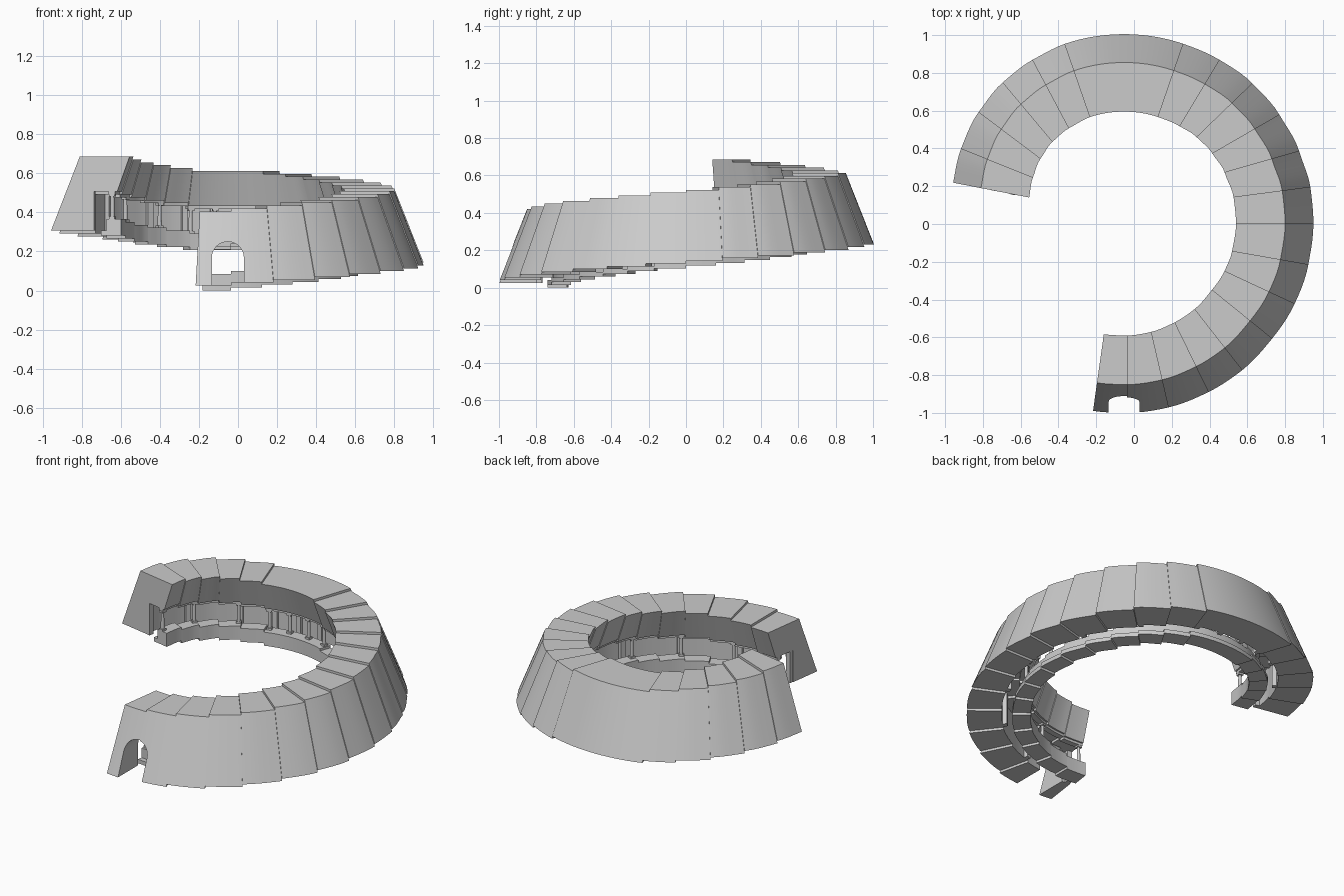
import bpy, bmesh, math
from mathutils import Vector, Matrix

if "Cube" in bpy.data.objects:
    bpy.data.objects.remove(bpy.data.objects["Cube"])

# Seams along the outer roof edge: x, y, direction of the outward normal
SEAMS = [(-.196, -.841, -98), (-.037, -.85, -90), (.148, -.825, -77), (.328, -.755, -64),
         (.48, -.656, -52), (.614, -.513, -39), (.714, -.36, -25), (.775, -.19, -10),
         (.80, 0, 0), (.785, .175, 7.5), (.73, .344, 16), (.64, .503, 30),
         (.519, .64, 44), (.376, .74, 59), (.212, .812, 71), (-.317, .812, 109),
         (-.466, .737, 118), (-.598, .635, 130), (-.702, .503, 143), (-.776, .344, 158),
         (-.81, .19, 169)]
STEP = 0.0148          # rise per segment
BASE = 0.025           # underside of the first wall segment


def station(i, t):
    """Point on the roof edge and outward normal within segment i."""
    (x0, y0, a0), (x1, y1, a1) = SEAMS[i], SEAMS[i + 1]
    a0, a1 = math.radians(a0), math.radians(a1)
    p0, p1 = Vector((x0, y0, 0)), Vector((x1, y1, 0))
    d = (p1 - p0).length
    t0 = Vector((-math.sin(a0), math.cos(a0), 0)) * d
    t1 = Vector((-math.sin(a1), math.cos(a1), 0)) * d
    p = (p0 * (2*t**3 - 3*t*t + 1) + t0 * (t**3 - 2*t*t + t)
         + p1 * (3*t*t - 2*t**3) + t1 * (t**3 - t*t))
    a = a0 + (a1 - a0) * t
    return p, Vector((math.cos(a), math.sin(a), 0)), a


def finish(name, bm, smooth=True):
    bmesh.ops.recalc_face_normals(bm, faces=bm.faces)
    me = bpy.data.meshes.new(name)
    bm.to_mesh(me)
    bm.free()
    ob = bpy.data.objects.new(name, me)
    bpy.context.collection.objects.link(ob)
    if smooth:
        bpy.ops.object.select_all(action='DESELECT')
        ob.select_set(True)
        bpy.context.view_layer.objects.active = ob
        bpy.ops.object.shade_smooth_by_angle(angle=math.radians(25))
    return ob


def sweep(name, i, profile):
    """Sweep an (offset, height) profile along segment i."""
    bm = bmesh.new()
    n = 15 if i == 14 else 5
    z = BASE + i * STEP
    rings = []
    for k in range(n + 1):
        p, nrm, _ = station(i, k / n)
        rings.append([bm.verts.new(p + nrm * o + Vector((0, 0, z + h))) for o, h in profile])
    m = len(profile)
    for a, b in zip(rings, rings[1:]):
        for j in range(m):
            bm.faces.new((a[j], a[(j + 1) % m], b[(j + 1) % m], b[j]))
    bm.faces.new(rings[0])
    bm.faces.new(rings[-1])
    return finish(f"{name}_{i:02d}", bm)


def box(bm, centre, size, angle):
    m = (Matrix.Translation(centre) @ Matrix.Rotation(angle, 4, 'Z')
         @ Matrix.Diagonal((*size, 1)))
    bmesh.ops.create_cube(bm, size=1, matrix=m)


WALL = [(.15, 0), (0, .38), (-.26, .38), (-.195, .2), (-.05, .2), (-.05, 0)]
KERB = [(-.11, -.025), (-.215, -.025), (-.215, .06), (-.14, .06), (-.14, 0), (-.11, 0)]
BEAM = [(-.15, .185), (-.185, .185), (-.185, .2), (-.15, .2)]

# Stepped leaning wall with its gallery roof, inner kerb and beam
walls = []
for i in range(len(SEAMS) - 1):
    walls.append(sweep("wall_segment", i, WALL))
    sweep("inner_kerb", i, KERB)
    sweep("gallery_beam", i, BEAM)


# Columns on the kerb with pilasters on the gallery wall behind
def column(name, i, t):
    p, nrm, a = station(i, t)
    z = BASE + i * STEP
    c = p - nrm * .168
    bm = bmesh.new()
    bmesh.ops.create_cone(bm, cap_ends=True, segments=12, radius1=.011, radius2=.009, depth=.13,
                          matrix=Matrix.Translation(c + Vector((0, 0, z + .125))))
    box(bm, c + Vector((0, 0, z + .066)), (.03, .03, .012), a)
    box(bm, c + Vector((0, 0, z + .18)), (.03, .03, .012), a)
    box(bm, p - nrm * .06 + Vector((0, 0, z + .1)), (.03, .03, .2), a)
    finish(name, bm)


for i in range(0, 20, 2):
    if i != 14:
        column(f"column_{i:02d}", i, .12)
for k, t in enumerate((.05, .35, .65, .95)):
    column(f"back_column_{k}", 14, t)
column("end_column", 19, .9)

# Arched doorway cut through the first two wall segments
bm = bmesh.new()
cx, w, spring = -.052, .082, .168
outline = [(cx - w, -.1), (cx + w, -.1)]
outline += [(cx + w * math.cos(math.pi * k / 16), spring + w * math.sin(math.pi * k / 16))
            for k in range(17)]
front = bm.faces.new([bm.verts.new((x, -1.1, z)) for x, z in outline])
ext = bmesh.ops.extrude_face_region(bm, geom=[front])
bmesh.ops.translate(bm, vec=(0, .325, 0),
                    verts=[v for v in ext['geom'] if isinstance(v, bmesh.types.BMVert)])
cutter = finish("door_cutter", bm, smooth=False)
cutter.hide_render = True
cutter.hide_viewport = True
for ob in walls[:2]:
    mod = ob.modifiers.new("doorway", 'BOOLEAN')
    mod.operation = 'DIFFERENCE'
    mod.solver = 'EXACT'
    mod.object = cutter
